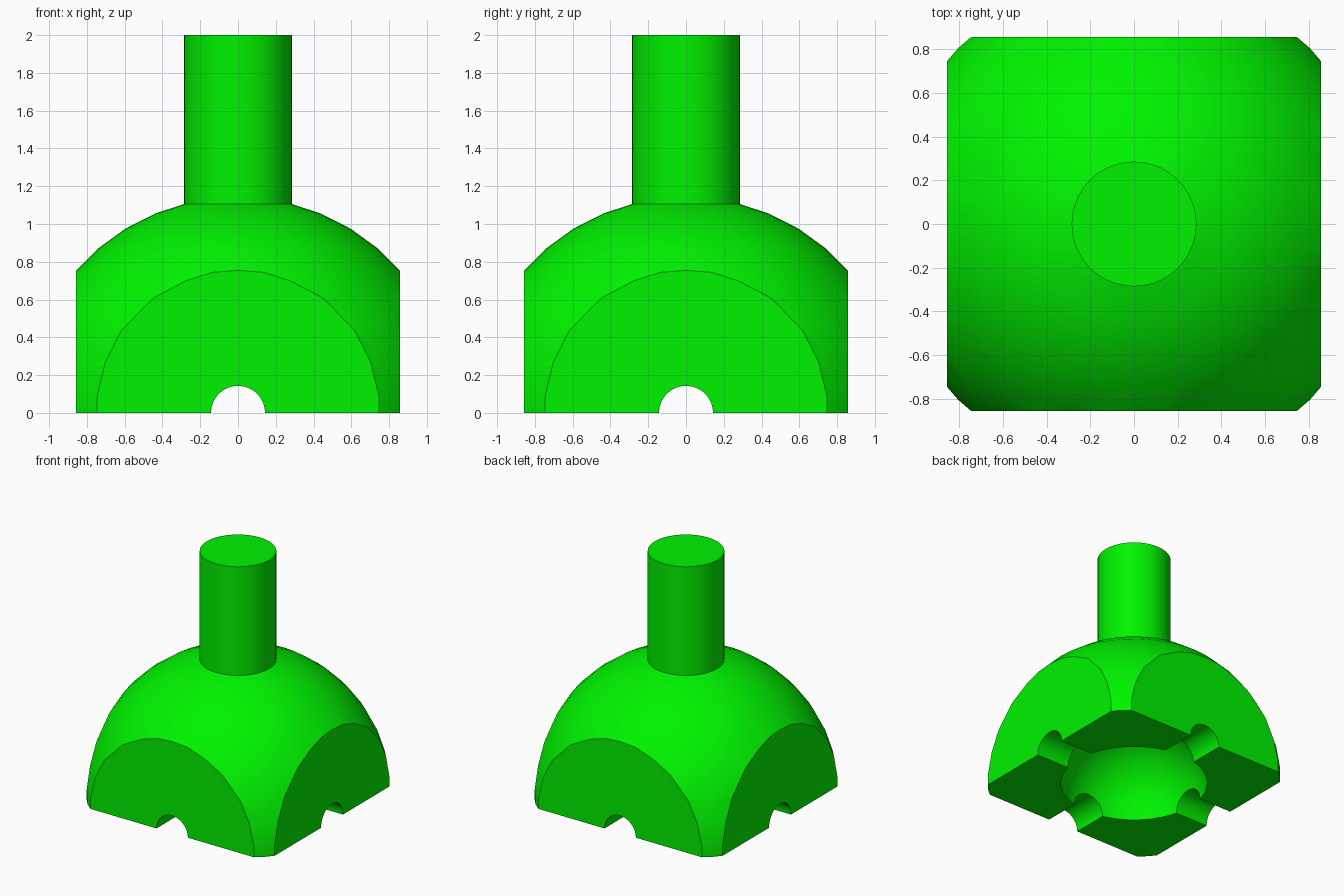
import bpy, bmesh
from math import sin, cos, pi, radians
from mathutils import Matrix

if "Cube" in bpy.data.objects:
    bpy.data.objects.remove(bpy.data.objects["Cube"])

SEG = 40
R_DOME, R_STEM, R_CAVITY, R_CHANNEL, HALF = 1.143, 0.286, 0.571, 0.143, 0.857


def make(name, bm):
    bmesh.ops.recalc_face_normals(bm, faces=bm.faces)
    mesh = bpy.data.meshes.new(name)
    bm.to_mesh(mesh)
    bm.free()
    ob = bpy.data.objects.new(name, mesh)
    bpy.context.collection.objects.link(ob)
    return ob


def lathe(name, profile):
    """Closed solid of revolution from (radius, z) rings, capped at both ends."""
    bm = bmesh.new()
    rings = [[bm.verts.new((r * cos(2 * pi * i / SEG), r * sin(2 * pi * i / SEG), z))
              for i in range(SEG)] for r, z in profile]
    for a, b in zip(rings, rings[1:]):
        for i in range(SEG):
            j = (i + 1) % SEG
            bm.faces.new((a[i], a[j], b[j], b[i]))
    bm.faces.new(rings[0])
    bm.faces.new(rings[-1])
    return make(name, bm)


def arc(radius, first, last):
    """Sphere rings at half-steps, as (radius, z)."""
    step = pi / (SEG / 2)
    return [(radius * sin((i + 0.5) * step), radius * cos((i + 0.5) * step))
            for i in range(first, last)]


# Dome with the stem rising from it
body = lathe("dome_connector",
             [(R_STEM, 2.0), (R_STEM, 1.105)] + arc(R_DOME, 2, 13))

# Cutters: round cavity, two crossing channels
cutters = [(lathe("cavity_cutter", arc(R_CAVITY, 0, SEG // 2)), 'DIFFERENCE')]
for name, axis in (("channel_cutter_x", 'Y'), ("channel_cutter_y", 'X')):
    c = lathe(name, [(R_CHANNEL, -1.5), (R_CHANNEL, 1.5)])
    c.data.transform(Matrix.Rotation(pi / 2, 4, axis))
    cutters.append((c, 'DIFFERENCE'))

# Block that flattens the four sides and the base
bm = bmesh.new()
bmesh.ops.create_cube(bm, size=1)
bmesh.ops.scale(bm, vec=(2 * HALF, 2 * HALF, 3), verts=bm.verts)
bmesh.ops.translate(bm, vec=(0, 0, 1.5), verts=bm.verts)
cutters.append((make("side_block", bm), 'INTERSECT'))

bpy.context.view_layer.objects.active = body
body.select_set(True)
for cutter, op in cutters:
    cutter.hide_render = True
    mod = body.modifiers.new(cutter.name, 'BOOLEAN')
    mod.operation, mod.solver, mod.object = op, 'EXACT', cutter
    bpy.ops.object.modifier_apply(modifier=mod.name)
for cutter, _ in cutters:
    bpy.data.objects.remove(cutter)

# Tidy slivers, then smooth curved faces
bm = bmesh.new()
bm.from_mesh(body.data)
bmesh.ops.remove_doubles(bm, verts=bm.verts, dist=1e-5)
bm.to_mesh(body.data)
bm.free()
bpy.ops.object.shade_smooth_by_angle(angle=radians(25))

# Green material
green = bpy.data.materials.new("green")
green.diffuse_color = (0.0, 0.9, 0.0, 1)
green.use_nodes = True
green.node_tree.nodes["Principled BSDF"].inputs["Base Color"].default_value = green.diffuse_color
body.data.materials.clear()
body.data.materials.append(green)
